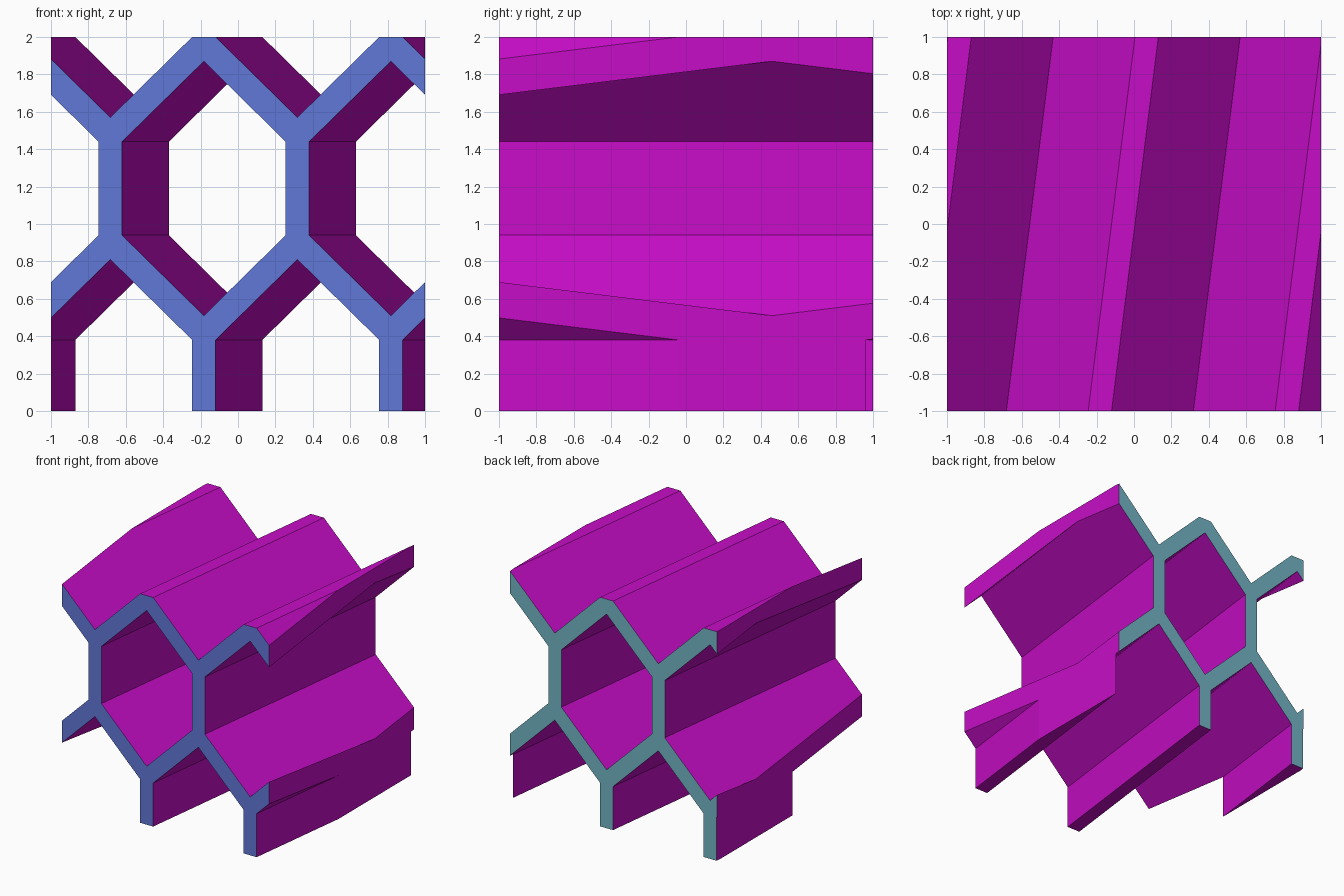
import bpy
import bmesh

if "Cube" in bpy.data.objects:
    bpy.data.objects.remove(bpy.data.objects["Cube"], do_unlink=True)

HALF_W, SIDE, APEX = 0.4375, 0.25, 0.68   # hexagonal cell opening
PITCH, ROW = 1.0, 1.06                    # spacing across and up
LEAN = 0.125                              # sideways drift per unit of depth
CENTRE_X, CENTRE_Z = -0.1825, 1.19


def material(name, colour):
    mat = bpy.data.materials.new(name)
    mat.use_nodes = True
    mat.diffuse_color = (*colour, 1)
    mat.node_tree.nodes["Principled BSDF"].inputs["Base Color"].default_value = (*colour, 1)
    return mat


def add_object(name, bm):
    bmesh.ops.recalc_face_normals(bm, faces=bm.faces)
    mesh = bpy.data.meshes.new(name)
    bm.to_mesh(mesh)
    bm.free()
    obj = bpy.data.objects.new(name, mesh)
    bpy.context.collection.objects.link(obj)
    return obj


def add_cell(bm, cx, cz):
    """Slanted hexagonal prism running through the block."""
    outline = [(0, APEX), (HALF_W, SIDE), (HALF_W, -SIDE),
               (0, -APEX), (-HALF_W, -SIDE), (-HALF_W, SIDE)]
    front, back = ([bm.verts.new((cx + x + LEAN * (y + 1), y, cz + z)) for x, z in outline]
                   for y in (-1.2, 1.2))
    bm.faces.new(front)
    bm.faces.new(back)
    for i in range(6):
        j = (i + 1) % 6
        bm.faces.new((front[i], front[j], back[j], back[i]))


# Solid block
bm = bmesh.new()
bmesh.ops.create_cube(bm, size=2)
bmesh.ops.translate(bm, verts=bm.verts, vec=(0, 0, 1))
honeycomb = add_object("honeycomb_walls", bm)

# Cell cutters in staggered rows
bm = bmesh.new()
for row in (-1, 0, 1):
    for col in range(-2, 3):
        add_cell(bm, CENTRE_X + (col + 0.5 * abs(row)) * PITCH, CENTRE_Z + row * ROW)
cutter = add_object("cell_cutter", bm)
cutter.hide_render = True

mod = honeycomb.modifiers.new("cells", 'BOOLEAN')
mod.operation, mod.solver, mod.object = 'DIFFERENCE', 'EXACT', cutter
graph = bpy.context.evaluated_depsgraph_get()
honeycomb.data = bpy.data.meshes.new_from_object(honeycomb.evaluated_get(graph))
honeycomb.modifiers.clear()
bpy.data.objects.remove(cutter, do_unlink=True)

# Colours: walls, front rim, back rim
mesh = honeycomb.data
mesh.materials.clear()
for name, colour in (("magenta", (0.57, 0.004, 0.57)),
                     ("blue", (0.12, 0.19, 0.69)),
                     ("teal", (0.17, 0.46, 0.56))):
    mesh.materials.append(material(name, colour))
for face in mesh.polygons:
    face.use_smooth = False
    face.material_index = 1 if face.normal.y < -0.9 else 2 if face.normal.y > 0.9 else 0
